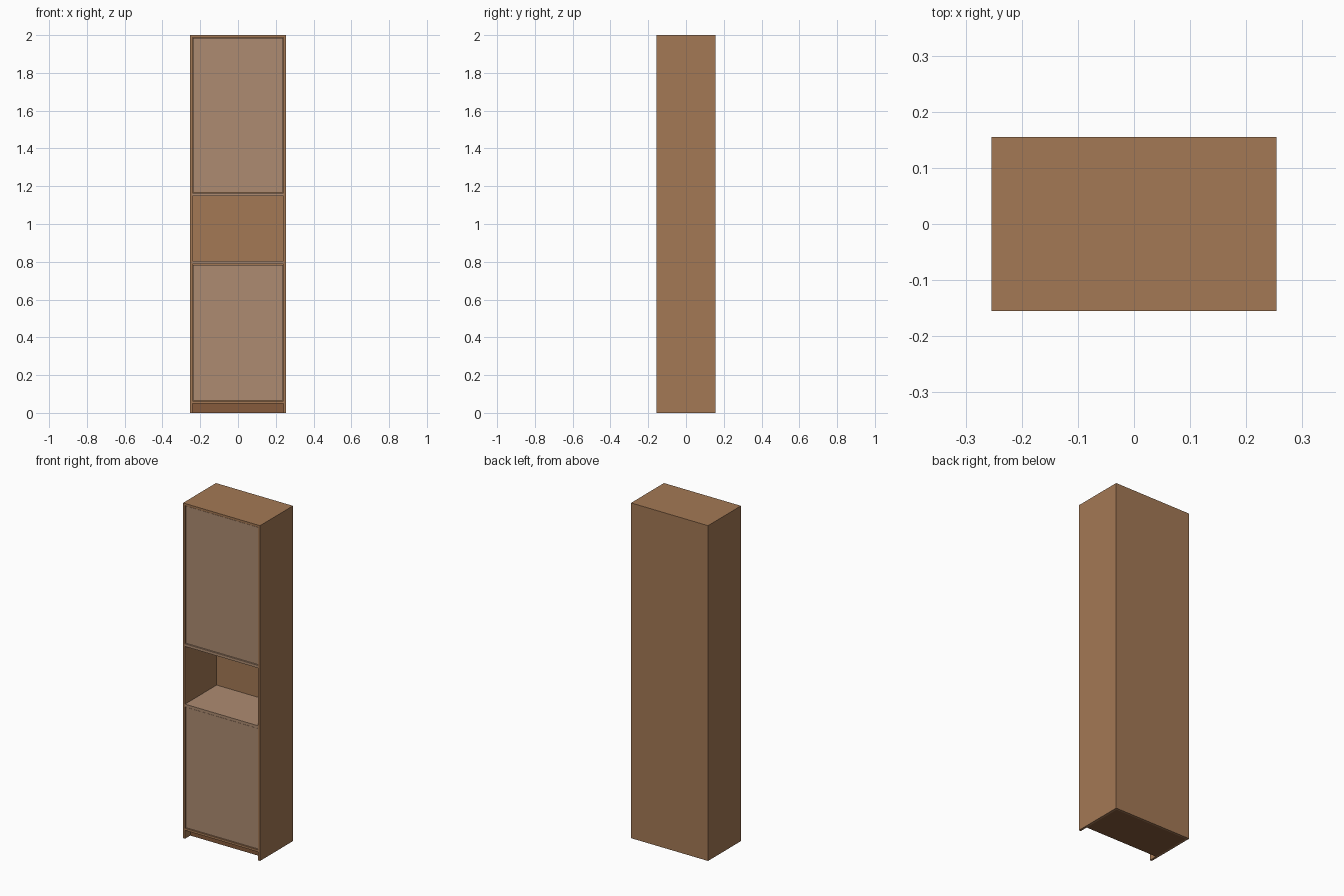
import bpy

if "Cube" in bpy.data.objects:
    bpy.data.objects.remove(bpy.data.objects["Cube"])

W, D, H = 0.508, 0.31, 2.0     # overall width, depth, height
T = 0.013                      # panel thickness
BACK = 0.012                   # back panel thickness
GAP = 0.003                    # gap around the doors
RECESS = 0.004                 # doors sit slightly behind the frame
X, Y = W / 2, D / 2
XI = X - T                     # inner half width


def material(name, rgb):
    m = bpy.data.materials.new(name)
    m.diffuse_color = (*rgb, 1)
    m.use_nodes = True
    m.node_tree.nodes["Principled BSDF"].inputs["Base Color"].default_value = m.diffuse_color
    return m


WOOD = material("wood", (0.37, 0.19, 0.09))
PALE = material("pale_wood", (0.42, 0.26, 0.165))
DARK = material("dark_wood", (0.24, 0.105, 0.045))


def box(name, x, y, z, mat):
    """Box from (min, max) ranges on each axis."""
    bpy.ops.mesh.primitive_cube_add(size=1)
    ob = bpy.context.object
    ob.name = name
    spans = (x, y, z)
    ob.location = [(a + b) / 2 for a, b in spans]
    ob.scale = [b - a for a, b in spans]
    bpy.ops.object.transform_apply(location=False, rotation=False, scale=True)
    ob.data.materials.append(mat)
    return ob


# Carcass: sides, top and back
for side, s in (("left", -1), ("right", 1)):
    box(side + "_side_panel", sorted((s * XI, s * X)), (-Y, Y), (0, H), WOOD)
box("top_panel", (-XI, XI), (-Y, Y), (H - T, H), WOOD)
box("back_panel", (-XI, XI), (Y - BACK, Y), (0, H - T), WOOD)

# Base panel and the shelves bounding the open niche
inner_y = (-Y, Y - BACK)
box("base_panel", (-XI, XI), inner_y, (0.05, 0.063), WOOD)
box("lower_shelf", (-XI, XI), inner_y, (0.787, 0.803), PALE)
box("upper_shelf", (-XI, XI), inner_y, (1.147, 1.163), PALE)

# Plinth set back under the base panel
box("plinth", (-XI, XI), (-Y + 0.05, Y - BACK), (0, 0.05), DARK)

# Inset doors filling the lower and upper compartments
for name, z0, z1 in (("lower_door", 0.063, 0.787), ("upper_door", 1.163, H - T)):
    box(name, (-XI + GAP, XI - GAP), (-Y + RECESS, -Y + RECESS + 0.015),
        (z0 + GAP, z1 - GAP), PALE)
